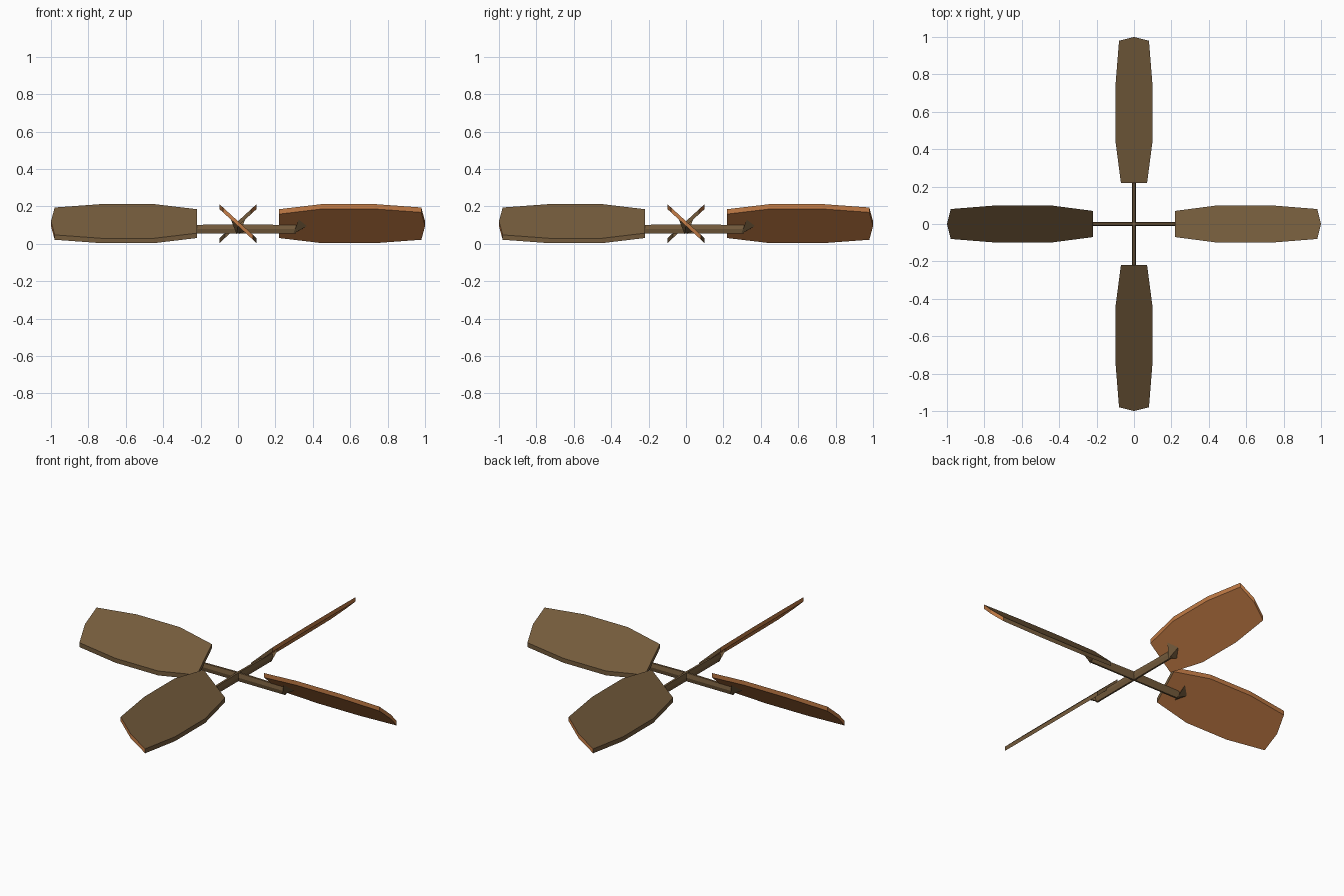
import bpy, bmesh, math
from mathutils import Matrix

if "Cube" in bpy.data.objects:
    bpy.data.objects.remove(bpy.data.objects["Cube"])


def lin(*rgb):
    out = []
    for v in rgb:
        c = v / 255
        out.append(c / 12.92 if c < 0.04045 else ((c + 0.055) / 1.055) ** 2.4)
    return (*out, 1)


def material(name, *rgb):
    m = bpy.data.materials.new(name)
    m.diffuse_color = lin(*rgb)
    m.use_nodes = True
    m.node_tree.nodes["Principled BSDF"].inputs["Base Color"].default_value = m.diffuse_color
    return m


grey_wood = material("weathered_wood", 116, 91, 60)
orange_wood = material("orange_wood", 195, 124, 70)


def finish(name, bm, angle):
    bmesh.ops.recalc_face_normals(bm, faces=bm.faces)
    me = bpy.data.meshes.new(name)
    bm.to_mesh(me)
    bm.free()
    me.transform(Matrix.Rotation(angle, 4, 'Z'))
    me.materials.append(grey_wood)
    me.materials.append(orange_wood)
    ob = bpy.data.objects.new(name, me)
    bpy.context.collection.objects.link(ob)


MID, SLOPE, THICK = 0.121, 0.915, 0.026
HALF = [(0.22, 0.07), (0.45, 0.1), (0.73, 0.1), (0.98, 0.08)]


def blade(name, angle):
    # paddle outline, pitched about its long axis, with upright edges
    outline = [(x, -w) for x, w in HALF] + [(1, 0)] + [(x, w) for x, w in reversed(HALF)]
    bm = bmesh.new()
    top = [bm.verts.new((x, y, MID - SLOPE * y)) for x, y in outline]
    low = [bm.verts.new((v.co.x, v.co.y, v.co.z - THICK)) for v in top]
    bm.faces.new(top)
    bm.faces.new(low[::-1]).material_index = 1
    n = len(top)
    for i in range(n):
        j = (i + 1) % n
        f = bm.faces.new((top[i], low[i], low[j], top[j]))
        c = f.calc_center_median()
        # raised edge and tip are orange, lowered edge is grey
        f.material_index = 1 if c.y < -0.05 or c.x > 0.985 else 0
    finish(name, bm, angle)


def arm(name, angle):
    # slim six-sided spar from the hub to under the blade
    section = [(-.006, .105), (-.011, .079), (-.005, .055),
               (.005, .055), (.011, .079), (.006, .105)]
    bm = bmesh.new()
    a, b = [[bm.verts.new((x, y, z)) for y, z in section] for x in (0, 0.31)]
    bm.faces.new(a)
    bm.faces.new(b)
    for i in range(6):
        j = (i + 1) % 6
        bm.faces.new((a[i], b[i], b[j], a[j]))
    # pull the spar end below the blade so it cannot show on top
    for v in b:
        v.co.z = min(v.co.z, 0.1)
    finish(name, bm, angle)


def bracket(name, angle):
    # pointed wedge joining the spar end to the blade underside
    bm = bmesh.new()
    pts = [(.325, -.038, .13), (.315, .035, .064), (.37, 0, .096), (.295, -.008, .053)]
    bmesh.ops.convex_hull(bm, input=[bm.verts.new(p) for p in pts])
    finish(name, bm, angle)


for k in range(4):
    turn = k * math.pi / 2
    blade(f"blade_{k + 1}", turn)
    arm(f"arm_{k + 1}", turn)
    bracket(f"bracket_{k + 1}", turn)
